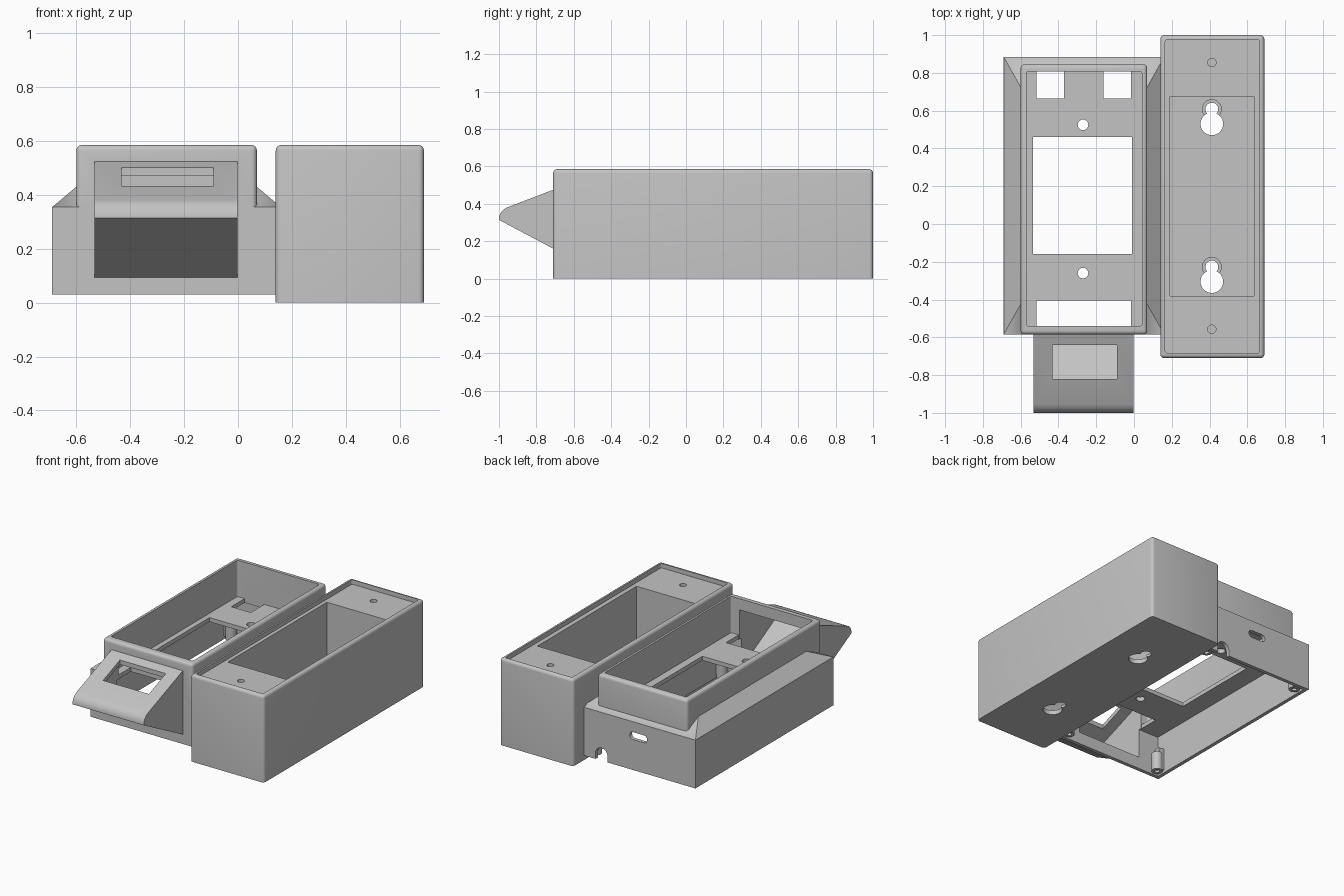
import bpy
import bmesh
from math import radians

cube = bpy.data.objects.get("Cube")
if cube:
    bpy.data.objects.remove(cube, do_unlink=True)

grey = bpy.data.materials.new("light_grey_plastic")
grey.use_nodes = True
COLOR = (0.55, 0.55, 0.55, 1)
grey.diffuse_color = COLOR
grey.node_tree.nodes["Principled BSDF"].inputs["Base Color"].default_value = COLOR


def finish(name, bm):
    bmesh.ops.recalc_face_normals(bm, faces=bm.faces)
    mesh = bpy.data.meshes.new(name)
    bm.to_mesh(mesh)
    bm.free()
    mesh.materials.append(grey)
    obj = bpy.data.objects.new(name, mesh)
    bpy.context.collection.objects.link(obj)
    return obj


def box(name, x, y, z, radius=0, round_top=False):
    """Box from ranges; optionally rounds the upright and top edges."""
    bm = bmesh.new()
    bmesh.ops.create_cube(bm, size=1)
    for v in bm.verts:
        v.co = [r[0] if c < 0 else r[1] for c, r in zip(v.co, (x, y, z))]
    if radius:
        mid = sum(z) / 2
        edges = [e for e in bm.edges
                 if abs(e.verts[0].co.z - e.verts[1].co.z) > 0.001
                 or (round_top and e.verts[0].co.z > mid)]
        bmesh.ops.bevel(bm, geom=edges, offset=radius, segments=4,
                        profile=0.5, affect='EDGES')
    return finish(name, bm)


def cylinder(name, x, y, z, r1, r2=None):
    bm = bmesh.new()
    bmesh.ops.create_cone(bm, cap_ends=True, segments=32, radius1=r1,
                          radius2=r1 if r2 is None else r2, depth=z[1] - z[0])
    bmesh.ops.translate(bm, verts=bm.verts, vec=(x, y, sum(z) / 2))
    return finish(name, bm)


def y_cylinder(name, x, z, y, r):
    obj = cylinder(name, 0, 0, (y[0], y[1]), r)
    for v in obj.data.vertices:
        v.co = (x + v.co.x, v.co.z, z - v.co.y)
    return obj


def prism(name, x, profile):
    """Extrudes a (y, z) profile along x."""
    bm = bmesh.new()
    face = bm.faces.new([bm.verts.new((x[0], y, z)) for y, z in profile])
    new = bmesh.ops.extrude_face_region(bm, geom=[face])["geom"]
    bmesh.ops.translate(bm, vec=(x[1] - x[0], 0, 0),
                        verts=[g for g in new if isinstance(g, bmesh.types.BMVert)])
    return finish(name, bm)


def combine(obj, tools, operation):
    for tool in tools:
        tool.hide_render = True
        mod = obj.modifiers.new("boolean", 'BOOLEAN')
        mod.operation = operation
        mod.solver = 'EXACT'
        mod.object = tool
    graph = bpy.context.evaluated_depsgraph_get()
    mesh = bpy.data.meshes.new_from_object(obj.evaluated_get(graph))
    obj.modifiers.clear()
    obj.data = mesh
    for tool in tools:
        bpy.data.objects.remove(tool, do_unlink=True)


def smooth(obj):
    bpy.ops.object.select_all(action='DESELECT')
    obj.select_set(True)
    bpy.context.view_layer.objects.active = obj
    bpy.ops.object.shade_smooth_by_angle(angle=radians(35))


# Tall storage box with a recessed ledge, deep pocket and wall-mount keyholes
storage = box("storage_box", (0.14, 0.69), (-0.71, 1.0), (0, 0.585), 0.02, True)
cuts = [box("ledge_cut", (0.165, 0.665), (-0.685, 0.978), (0.555, 0.7), 0.015),
        box("pocket_cut", (0.19, 0.635), (-0.38, 0.675), (0.03, 0.65))]
for y in (0.53, -0.305):
    cuts += [cylinder("keyhole_cut", 0.412, y, (-0.1, 0.1), 0.06),
             cylinder("keyhole_neck_cut", 0.412, y + 0.078, (-0.1, 0.1), 0.034),
             cylinder("keyhole_head_cut", 0.412, y + 0.078, (0.018, 0.1), 0.05)]
for y in (0.855, -0.557):
    cuts.append(cylinder("screw_hole_cut", 0.412, y, (0.45, 0.7), 0.022))
combine(storage, cuts, 'DIFFERENCE')
smooth(storage)

# Housing base with hipped shoulders
CX = -0.265
housing = box("housing", (-0.69, 0.16), (-0.585, 0.885), (0.03, 0.355))
shoulder = box("shoulder", (-0.69, 0.16), (-0.585, 0.885), (0.355, 0.43))
for v in shoulder.data.vertices:
    if v.co.z > 0.4:
        v.co.x += 0.09 if v.co.x < CX else -0.09
        v.co.y += 0.16 if v.co.y < 0 else -0.16
    else:
        v.co.z -= 0.0005

# Upper tray walls and forward-pointing hood
tray = box("tray", (-0.6, 0.07), (-0.585, 0.845), (0.3, 0.585), 0.02, True)
hood = prism("hood", (-0.533, -0.002),
             [(-0.57, 0.529), (-0.955, 0.381), (-0.975, 0.37), (-0.99, 0.353),
              (-1.0, 0.33), (-1.0, 0.314), (-0.57, 0.086)])
combine(housing, [shoulder, tray, hood], 'UNION')

# Hollows: tray, underside, hood, deck openings and rear cable exits
cuts = [box("tray_cut", (-0.57, 0.042), (-0.54, 0.808), (0.34, 0.7), 0.012),
        box("underside_cut", (-0.665, 0.125), (-0.56, 0.86), (-0.1, 0.312)),
        prism("hood_cut", (-0.512, -0.022),
              [(-0.5, 0.525), (-0.95, 0.353), (-0.965, 0.33), (-0.5, 0.08)]),
        box("hood_window_cut", (-0.432, -0.09), (-0.82, -0.64), (0.37, 0.65)),
        box("deck_window_cut", (-0.535, -0.01), (-0.16, 0.46), (0.25, 0.4)),
        box("deck_slot_cut", (-0.515, -0.015), (-0.54, -0.405), (0.25, 0.4)),
        box("rear_slot_cut", (-0.305, -0.225), (0.8, 1), (0.235, 0.285)),
        box("cable_notch_cut", (-0.035, 0.055), (0.8, 1), (-0.05, 0.07)),
        y_cylinder("cable_arch_cut", 0.01, 0.07, (0.8, 1), 0.045)]
for x in (-0.305, -0.225):
    cuts.append(y_cylinder("rear_slot_end_cut", x, 0.26, (0.8, 1), 0.025))
for x in (-0.443, -0.088):
    cuts.append(box("port_cut", (x - 0.073, x + 0.073), (0.665, 0.808), (0.25, 0.4)))
for y in (0.525, -0.26):
    cuts.append(cylinder("deck_hole_cut", -0.27, y, (0.25, 0.4), 0.028))
combine(housing, cuts, 'DIFFERENCE')
smooth(housing)

# Screw posts in the bottom corners, each tied to the side wall by a rib
for sx, sy in ((-1, -1), (-1, 1), (1, -1), (1, 1)):
    x = CX + sx * 0.36
    y = 0.15 + sy * 0.67
    post = cylinder("corner_post", x, y, (0.035, 0.16), 0.035)
    combine(post, [cylinder("post_hole_cut", x, y, (0, 0.11), 0.016)], 'DIFFERENCE')
    smooth(post)
    outer = CX + sx * 0.41
    box("post_rib", sorted((x, outer)), (y - 0.02, y + 0.02), (0.05, 0.2))
